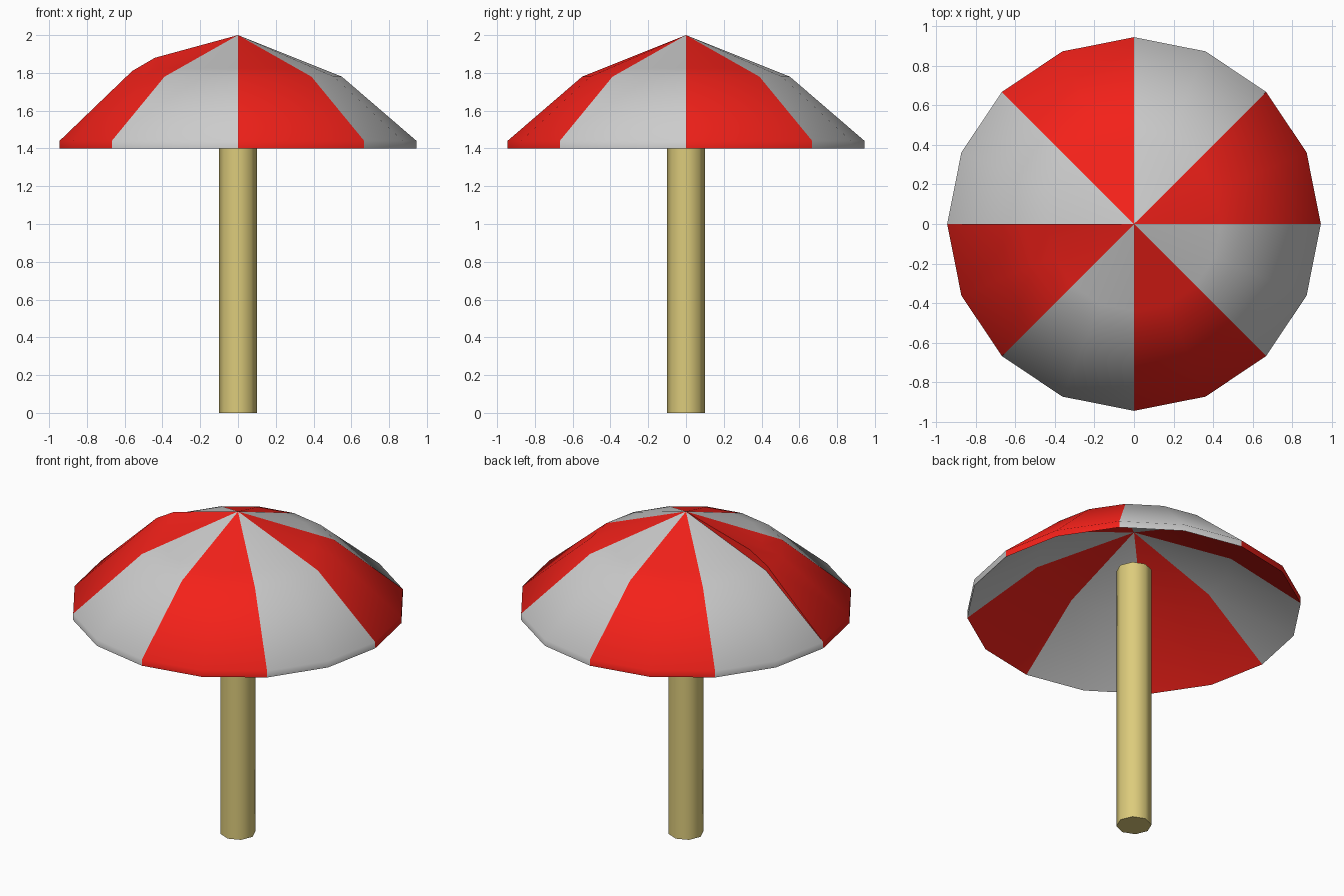
import bpy, bmesh, math

if "Cube" in bpy.data.objects:
    bpy.data.objects.remove(bpy.data.objects["Cube"])

RIM = 0.945
# closed wedge section (radius, height): outer apex -> rim -> inner apex
SECTION = [(0, 2.0), (0.44, 1.824), (0.55, 1.78), (RIM, 1.44),
           (RIM, 1.40), (0.55, 1.71), (0, 1.91)]
# slightly lifted edge found on one panel
LIFTED = [(0, 2.0), (0.44, 1.88), (0.56, 1.81)] + SECTION[3:]


def material(name, color):
    mat = bpy.data.materials.new(name)
    mat.diffuse_color = (*color, 1)
    mat.use_nodes = True
    mat.node_tree.nodes["Principled BSDF"].inputs["Base Color"].default_value = mat.diffuse_color
    return mat


def finish(bm, name, mat, angle):
    bmesh.ops.remove_doubles(bm, verts=bm.verts, dist=1e-4)
    bmesh.ops.recalc_face_normals(bm, faces=bm.faces)
    mesh = bpy.data.meshes.new(name)
    bm.to_mesh(mesh)
    bm.free()
    obj = bpy.data.objects.new(name, mesh)
    bpy.context.collection.objects.link(obj)
    if mat:
        mesh.materials.append(mat)
    bpy.context.view_layer.objects.active = obj
    obj.select_set(True)
    bpy.ops.object.shade_smooth_by_angle(angle=math.radians(angle))
    obj.select_set(False)


def canopy_panel(index, mat):
    bm = bmesh.new()
    columns = []
    for step in range(3):
        a = math.radians(45 * index + 22.5 * step)
        section = LIFTED if index == 4 and step == 0 else SECTION
        columns.append([bm.verts.new((r * math.cos(a), r * math.sin(a), z))
                        for r, z in section])
    for c0, c1 in zip(columns, columns[1:]):
        for i in range(len(c0) - 1):
            bm.faces.new((c0[i], c0[i + 1], c1[i + 1], c1[i]))
    # side walls
    bm.faces.new(columns[0])
    bm.faces.new(columns[2])
    finish(bm, f"canopy_panel_{index + 1}", mat, 60)


red = material("red_cloth", (0.9, 0.015, 0.01))
wood = material("pale_wood", (0.72, 0.6, 0.2))

# canopy: alternating red and plain panels
for i in range(8):
    canopy_panel(i, red if i % 2 == 0 else None)

# pole: stops short of the canopy's inner apex
bm = bmesh.new()
bmesh.ops.create_cone(bm, cap_ends=True, segments=8, radius1=0.1, radius2=0.1, depth=1.66)
bmesh.ops.translate(bm, verts=bm.verts, vec=(0, 0, 0.83))
finish(bm, "pole", wood, 60)
